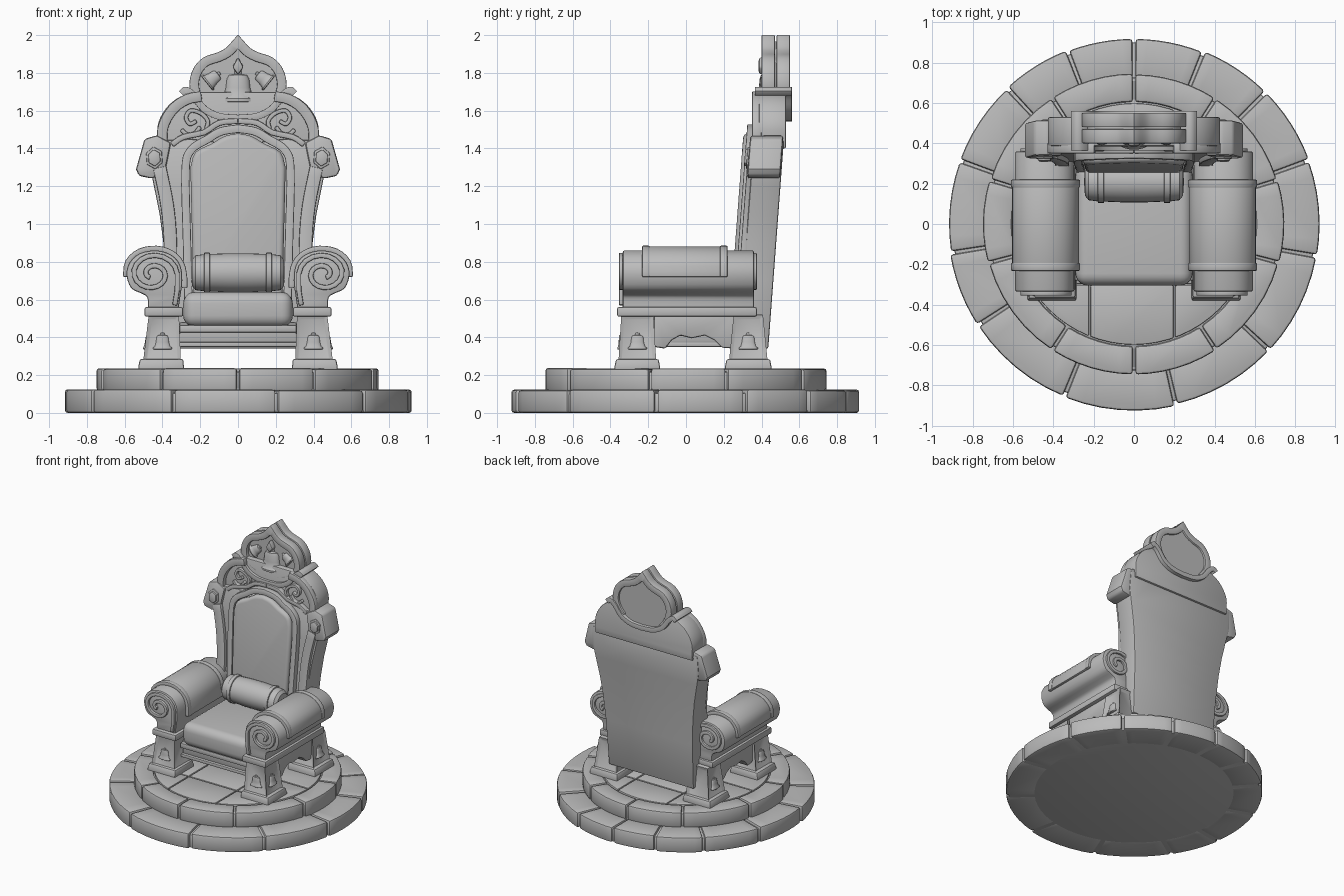
import bpy, bmesh, math, random
from mathutils import Matrix, Vector

if "Cube" in bpy.data.objects:
    bpy.data.objects.remove(bpy.data.objects["Cube"])

random.seed(4)
stone = bpy.data.materials.new("stone grey")
stone.diffuse_color = (0.5, 0.5, 0.5, 1)
stone.use_nodes = True
stone.node_tree.nodes["Principled BSDF"].inputs["Base Color"].default_value = stone.diffuse_color
LEAN = 0.075


def finish(name, bm, bevel=0.0, mirror=False, segs=2):
    bmesh.ops.recalc_face_normals(bm, faces=bm.faces)
    me = bpy.data.meshes.new(name)
    bm.to_mesh(me)
    bm.free()
    ob = bpy.data.objects.new(name, me)
    bpy.context.collection.objects.link(ob)
    me.materials.append(stone)
    if mirror:
        ob.modifiers.new("mirror", 'MIRROR').use_mirror_merge = False
    if bevel:
        m = ob.modifiers.new("bevel", 'BEVEL')
        m.width, m.segments, m.limit_method, m.angle_limit = bevel, segs, 'ANGLE', math.radians(40)
    return ob


def place(u, v, w, axis, lean):
    return {'y': (u, w + lean * (v - 1), v), 'x': (w, u, v), 'z': (u, v, w)}[axis]


def curve(pts, n=5):
    """Smooth path through the points"""
    p = [Vector(q) for q in pts]
    p = [2 * p[0] - p[1]] + p + [2 * p[-1] - p[-2]]
    out = []
    for i in range(1, len(p) - 2):
        a, b, c, d = p[i - 1:i + 3]
        for k in range(n):
            t = k / n
            out.append(0.5 * (2 * b + (c - a) * t + (2 * a - 5 * b + 4 * c - d) * t * t
                              + (3 * b - a - 3 * c + d) * t ** 3))
    return [tuple(q) for q in out + [p[-2]]]


def sym(pts):
    """Complete a right-hand half ending on the centre line"""
    return list(pts) + [(-x, z) for x, z in reversed(pts) if x > 1e-4]


def plate(name, pts, a, b, axis='y', lean=0, bevel=0.01, mirror=False, segs=2):
    bm = bmesh.new()
    lo = [bm.verts.new(place(u, v, a, axis, lean)) for u, v in pts]
    hi = [bm.verts.new(place(u, v, b, axis, lean)) for u, v in pts]
    bm.faces.new(lo)
    bm.faces.new(hi)
    for i in range(len(pts)):
        j = (i + 1) % len(pts)
        bm.faces.new((lo[i], lo[j], hi[j], hi[i]))
    return finish(name, bm, bevel, mirror, segs)


def strip(name, pts, width, a, b, lean=0, bevel=0.006, mirror=False):
    """Rectangular moulding that follows a path in the front plane"""
    bm = bmesh.new()
    p = [Vector(q) for q in pts]
    rings = []
    for i, q in enumerate(p):
        d0 = (q - p[i - 1]).normalized() if i else (p[1] - q).normalized()
        d1 = (p[i + 1] - q).normalized() if i < len(p) - 1 else d0
        t = (d0 + d1).normalized()
        n = Vector((-t.y, t.x)) * width / 2 / max(0.6, t.dot(d0))
        rings.append([bm.verts.new(place(*r, w, 'y', lean))
                      for r, w in ((q + n, a), (q - n, a), (q - n, b), (q + n, b))])
    for r, s in zip(rings, rings[1:]):
        for k in range(4):
            bm.faces.new((r[k], r[(k + 1) % 4], s[(k + 1) % 4], s[k]))
    bm.faces.new(rings[0])
    bm.faces.new(rings[-1])
    return finish(name, bm, bevel, mirror)


def block(name, x0, x1, y0, y1, z0, z1, top=None, inset=0, bevel=0.01, mirror=False, segs=2):
    """Box, optionally tapered to top=(x0,x1,y0,y1), with sunken side panels"""
    bm = bmesh.new()
    v = [[bm.verts.new((x, y, z)) for x, y in ((r[0], r[2]), (r[1], r[2]), (r[1], r[3]), (r[0], r[3]))]
         for r, z in (((x0, x1, y0, y1), z0), (top or (x0, x1, y0, y1), z1))]
    bm.faces.new(v[0])
    bm.faces.new(v[1])
    sides = [bm.faces.new((v[0][i], v[0][(i + 1) % 4], v[1][(i + 1) % 4], v[1][i])) for i in range(4)]
    bmesh.ops.recalc_face_normals(bm, faces=bm.faces)
    if inset:
        bmesh.ops.inset_individual(bm, faces=sides, thickness=inset, depth=-0.014)
    return finish(name, bm, bevel, mirror, segs)


def lathe(name, prof, mat, sides=24, mirror=False):
    bm = bmesh.new()
    rings = [[bm.verts.new(mat @ Vector((r * math.cos(k * math.tau / sides), r * math.sin(k * math.tau / sides), h)))
              for k in range(sides)] for r, h in prof]
    for r, s in zip(rings, rings[1:]):
        for k in range(sides):
            bm.faces.new((r[k], r[(k + 1) % sides], s[(k + 1) % sides], s[k]))
    bm.faces.new(rings[0])
    bm.faces.new(rings[-1])
    return finish(name, bm, 0, mirror)


BELL = [(0.85, 0), (1, 0.05), (1, 0.2), (0.8, 0.35), (0.68, 0.8), (0.62, 1.3), (0.5, 1.5), (0.2, 1.56),
        (0.2, 1.75), (0.08, 1.8)]


def bell(name, pos, size, tilt=0, flat=(1, 0.6), mirror=False):
    lathe(name, BELL, Matrix.Translation(pos) @ Matrix.Rotation(tilt, 4, 'Y')
          @ Matrix.Diagonal((size * flat[0], size * flat[1], size, 1)), 20, mirror)


# Round two-step dais: solid cores, rings of worn blocks, floor slabs
def ring(name, r0, r1, z0, z1, joints):
    for a, b in zip(joints, joints[1:] + [joints[0] + 360]):
        g, R = 0.5, r1 - random.uniform(0, 0.01)
        arc = [math.radians(a + g + (b - a - 2 * g) * k / 6) for k in range(7)]
        pts = [(R * math.cos(t), R * math.sin(t)) for t in arc]
        pts += [(r0 * math.cos(t), r0 * math.sin(t)) for t in reversed(arc)]
        plate(name, pts, z0, z1 - random.uniform(0, 0.006), 'z', bevel=0.014)


def disc(r, n=64):
    return [(r * math.cos(k * math.tau / n), r * math.sin(k * math.tau / n)) for k in range(n)]


plate("lower_step_core", disc(0.9), 0.001, 0.105, 'z')
plate("upper_step_core", disc(0.725), 0.1, 0.218, 'z')
ring("lower_step_block", 0.7, 0.925, 0, 0.125,
     [-171, -147, -112, -77, -43, -10, 20, 45, 68, 90, 111, 133, 160])
ring("upper_step_block", 0.605, 0.75, 0.115, 0.238, [-165, -123, -90, -57, -15, 17, 57, 90, 123, 163])
xs, ys = [-0.62, -0.22, 0.2, 0.62], [-0.62, -0.3, 0.02, 0.34, 0.62]
for i in range(3):
    for j in range(4):
        bm = bmesh.new()
        bm.faces.new([bm.verts.new((x, y, 0.234)) for x, y in disc(0.598)])
        for co, no in (((xs[i] + .004, 0, 0), (-1, 0, 0)), ((xs[i + 1] - .004, 0, 0), (1, 0, 0)),
                       ((0, ys[j] + .004, 0), (0, -1, 0)), ((0, ys[j + 1] - .004, 0), (0, 1, 0))):
            bmesh.ops.bisect_plane(bm, geom=bm.verts[:] + bm.edges[:] + bm.faces[:],
                                   plane_co=co, plane_no=no, clear_outer=True)
        ext = bmesh.ops.extrude_face_region(bm, geom=bm.faces[:])
        bmesh.ops.translate(bm, vec=(0, 0, -0.03), verts=[e for e in ext['geom'] if isinstance(e, bmesh.types.BMVert)])
        finish("floor_slab", bm, 0.006)

# Legs with plinths and sunken panels
for name, y0, y1, top in (("front", -0.36, -0.155, (0.31, 0.475, -0.345, -0.17)),
                          ("rear", 0.225, 0.435, (0.31, 0.475, 0.25, 0.41))):
    block(name + "_leg", 0.3, 0.505, y0, y1, 0.27, 0.52, top, 0.027, 0.006, True)
    block(name + "_plinth", 0.285, 0.53, y0 - 0.022, y1 + 0.02, 0.23, 0.285, (0.29, 0.52, y0 - .01, y1 + .01), mirror=True)
    bell(name + "_leg_side_bell", (0.483, (y0 + y1) / 2, 0.335), 0.05, -0.1, (0.4, 1), True)
bell("front_leg_bell", (0.4, -0.343, 0.335), 0.05, 0, (1, 0.4), True)

# Arched side rails and armrest bases
rail = [(-0.17, 0.53), (-0.17, 0.35), (-0.11, 0.34), (-0.075, 0.385), (-0.03, 0.41), (0.03, 0.395), (0.1, 0.41),
        (0.15, 0.385), (0.19, 0.345), (0.26, 0.34), (0.26, 0.53)]
plate("side_rail", rail, 0.32, 0.465, 'x', mirror=True)
block("arm_base", 0.29, 0.495, -0.365, 0.375, 0.51, 0.56, mirror=True)

# Scrolled armrests with spiral fronts and draped cloth
arm = curve([(0.315, 0.55), (0.305, 0.62), (0.295, 0.7), (0.305, 0.78), (0.35, 0.835), (0.43, 0.86), (0.52, 0.845),
             (0.575, 0.795), (0.59, 0.73), (0.565, 0.66), (0.51, 0.632), (0.48, 0.61), (0.475, 0.55)], 3)
plate("armrest", arm, -0.335, 0.36, mirror=True)
spiral = [(0.335, 0.57), (0.322, 0.65)]
for k in range(30):
    t, r = math.pi - k * 0.36, 0.128 - 0.0036 * k
    spiral.append((0.452 + r * math.cos(t) * 1.02, 0.735 + r * math.sin(t) * 0.88))
strip("arm_spiral_front", spiral, 0.026, -0.355, -0.33, mirror=True)
strip("arm_spiral_back", spiral, 0.026, 0.355, 0.375, mirror=True)
drape = curve([(0.283, 0.66), (0.284, 0.72), (0.3, 0.79), (0.35, 0.845), (0.43, 0.87), (0.52, 0.855),
               (0.582, 0.8), (0.595, 0.72)], 3)
strip("arm_cloth", drape, 0.022, -0.22, 0.21, mirror=True)
for y in (-0.232, 0.18):
    strip("arm_cloth_hem", drape, 0.03, y, y + 0.04, mirror=True)

# Seat frame, cushion and bolster
block("seat_frame", -0.31, 0.31, -0.25, 0.36, 0.37, 0.48)
block("seat_lower_moulding", -0.31, 0.31, -0.27, 0.36, 0.35, 0.375, bevel=0.005)
block("seat_upper_moulding", -0.31, 0.31, -0.28, 0.36, 0.425, 0.465, bevel=0.008)
block("seat_cushion", -0.29, 0.29, -0.305, 0.3, 0.455, 0.64, bevel=0.06, segs=5)
half = [(0.01, 0.247), (0.07, 0.243), (0.092, 0.225), (0.098, 0.18), (0.106, 0.178), (0.106, 0.15), (0.099, 0.148),
        (0.103, 0.05)]
lathe("bolster", half + [(r, -h) for r, h in reversed(half)],
      Matrix.Translation((0, 0.21, 0.742)) @ Matrix.Rotation(math.pi / 2, 4, 'Y'), 28)

# Leaning backrest slab, pad, arch moulding and pillars
slab = sym([(0.37, 0.34), (0.38, 0.7), (0.395, 0.9), (0.415, 1.05), (0.445, 1.2), (0.465, 1.3), (0.46, 1.44), (0.25, 1.45),
            (0, 1.42)])
plate("backrest_slab", slab, 0.325, 0.485, lean=LEAN)
pad = curve([(0.252, 1.3), (0.225, 1.38), (0.14, 1.425), (0.07, 1.465), (0, 1.48)], 3)
plate("back_pad", sym([(0.235, 0.6)] + pad), 0.268, 0.34, lean=LEAN, bevel=0.025, segs=4)
arch = curve([(0.262, 0.56), (0.27, 0.9), (0.278, 1.28), (0.25, 1.39), (0.16, 1.45), (0.09, 1.49), (0, 1.505)], 4)
strip("back_arch_moulding", sym(arch), 0.044, 0.285, 0.34, LEAN)
pillar = curve([(0.355, 0.56), (0.358, 0.9), (0.375, 1.1), (0.415, 1.3)], 4)
strip("back_pillar", pillar, 0.07, 0.3, 0.34, LEAN, mirror=True)

# Wing blocks with hexagonal studs
wing = [(0.455, 1.24), (0.525, 1.255), (0.54, 1.29), (0.495, 1.45), (0.43, 1.47), (0.355, 1.43), (0.385, 1.28)]
plate("wing_block", wing, 0.305, 0.48, lean=LEAN, bevel=0.014, mirror=True)
for name, r, y in (("stud_frame", 0.06, 0.296), ("stud", 0.045, 0.284)):
    plate(name, [(0.443 + 0.8 * r * math.sin(k * math.pi / 3 + 0.1), 1.35 + r * math.cos(k * math.pi / 3 + 0.1))
                 for k in range(6)], y, 0.32, lean=LEAN, bevel=0.005, mirror=True)

# Shoulder arches with hooked scrolls
shoulder = curve([(0.425, 1.45), (0.425, 1.52), (0.4, 1.585), (0.35, 1.645), (0.28, 1.685), (0.2, 1.7)], 3)
plate("shoulder_arch", sym([(0.425, 1.4)] + shoulder + [(0, 1.7)]), 0.385, 0.53)
rim = [(0.4 + (x - 0.425) * 0.92, z - 0.024) for x, z in shoulder]
strip("shoulder_rim", rim, 0.055, 0.35, 0.4, mirror=True)
strip("shoulder_rib", curve([(0.35, 1.42), (0.29, 1.46), (0.18, 1.485), (0.1, 1.535), (0, 1.545)], 3), 0.03, 0.35, 0.4, mirror=True)
hook = curve([(0.17, 1.5), (0.16, 1.545), (0.195, 1.585), (0.25, 1.6), (0.275, 1.565), (0.255, 1.53), (0.22, 1.545)], 4)
strip("shoulder_scroll", hook, 0.022, 0.36, 0.4, mirror=True)
strip("shoulder_scroll_tail", curve([(0.3, 1.5), (0.27, 1.475), (0.23, 1.48), (0.2, 1.515)], 4), 0.022, 0.36, 0.4, mirror=True)

# Pointed crest with doubled rim, cradle band and bells
edge = curve([(0.17, 1.61), (0.215, 1.67), (0.232, 1.74), (0.215, 1.81), (0.17, 1.86), (0.1, 1.885), (0.05, 1.912),
              (0, 1.965)], 4)
plate("crest_panel", sym([(0.1, 1.56)] + edge), 0.425, 0.535, bevel=0)
for y in (0.4, 0.48):
    strip("crest_rim", sym(edge), 0.05, y, y + 0.07, bevel=0.008)
band = curve([(0.3, 1.69), (0.275, 1.708), (0.235, 1.68), (0.18, 1.61), (0.1, 1.57), (0, 1.56)], 4)
strip("crest_band", sym(band), 0.036, 0.365, 0.56)
strip("crest_sill", curve([(-0.2, 1.67), (-0.1, 1.625), (0, 1.61), (0.1, 1.625), (0.2, 1.67)], 4), 0.025, 0.385, 0.44)
bell("crest_bell", (0, 0.425, 1.645), 0.095)
bell("crest_side_bell", (0.165, 0.42, 1.745), 0.05, -0.9, mirror=True)
plate("crest_leaf", [(0, 1.79), (0.03, 1.83), (0, 1.885), (-0.03, 1.83)], 0.385, 0.44)

# Bake modifiers and smooth rounded surfaces
bpy.ops.object.select_all(action='SELECT')
bpy.context.view_layer.objects.active = bpy.context.selected_objects[0]
bpy.ops.object.convert(target='MESH')
bpy.ops.object.shade_smooth_by_angle(angle=math.radians(35))
